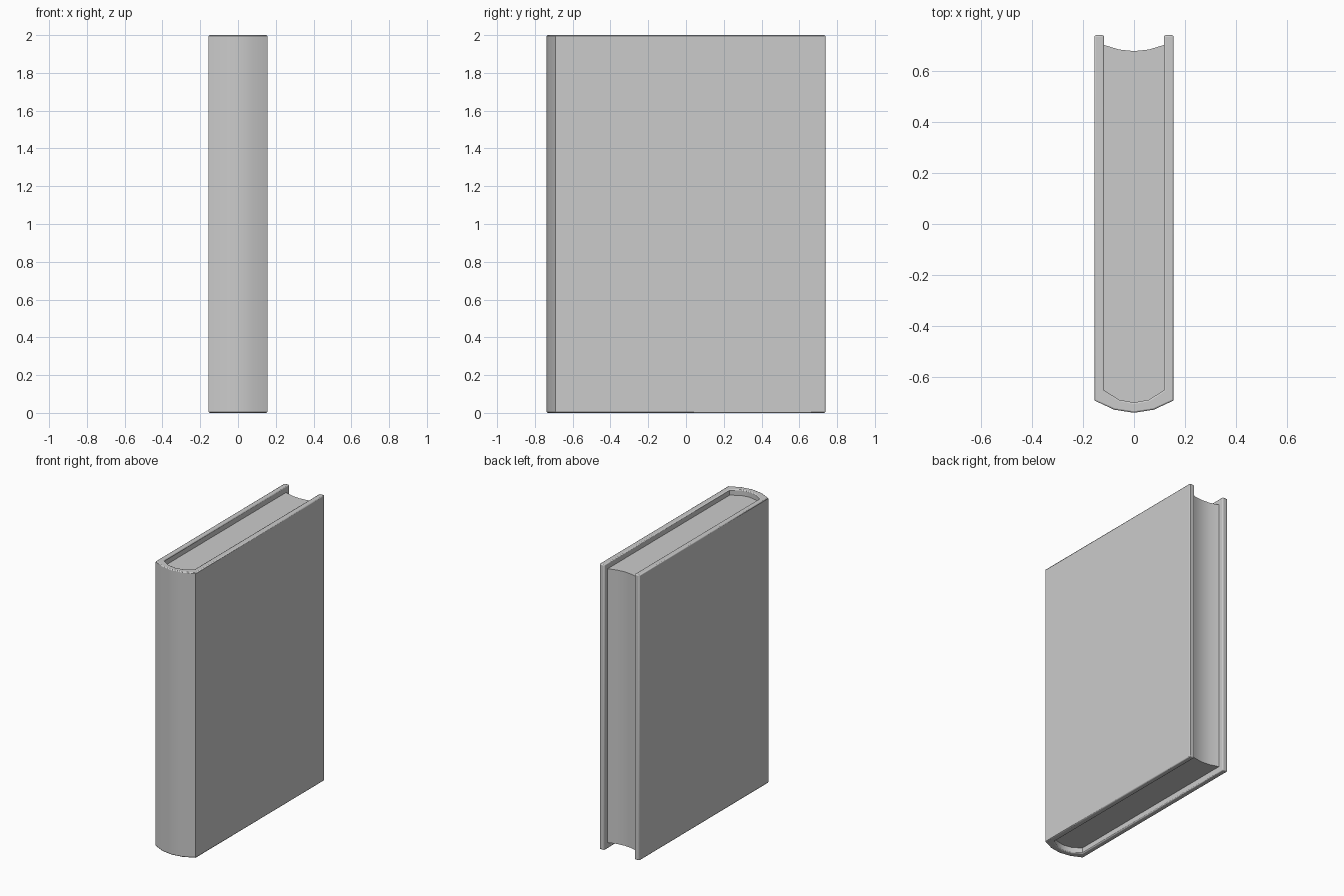
import bpy, bmesh
from math import radians

if "Cube" in bpy.data.objects:
    bpy.data.objects.remove(bpy.data.objects["Cube"])


def extrude_profile(name, points, z0, z1):
    """Extrude a closed counter-clockwise XY outline from z0 to z1."""
    bm = bmesh.new()
    face = bm.faces.new([bm.verts.new((x, y, z0)) for x, y in points])
    res = bmesh.ops.extrude_face_region(bm, geom=[face])
    top = [v for v in res["geom"] if isinstance(v, bmesh.types.BMVert)]
    bmesh.ops.translate(bm, verts=top, vec=(0, 0, z1 - z0))
    bmesh.ops.recalc_face_normals(bm, faces=bm.faces)
    mesh = bpy.data.meshes.new(name)
    bm.to_mesh(mesh)
    bm.free()
    obj = bpy.data.objects.new(name, mesh)
    bpy.context.collection.objects.link(obj)
    return obj


def smooth(obj):
    bpy.ops.object.select_all(action='DESELECT')
    obj.select_set(True)
    bpy.context.view_layer.objects.active = obj
    bpy.ops.object.shade_smooth_by_angle(angle=radians(30))


def arc(half, y_edge, y_quarter, y_mid):
    """Five-point curve from -half to +half in x."""
    return [(-half, y_edge), (-half * 0.5, y_quarter), (0, y_mid),
            (half * 0.5, y_quarter), (half, y_edge)]


# Cover: two boards joined by a rounded spine
outer = arc(0.155, -0.69, -0.726, -0.738)
inner = arc(0.117, -0.65, -0.687, -0.698)
back = 0.738
profile = outer + [(0.155, back), (0.117, back)] + inner[::-1] + [(-0.117, back), (-0.155, back)]
cover = extrude_profile("cover", profile, 0, 2)
bevel = cover.modifiers.new("soft_edges", 'BEVEL')
bevel.width = 0.006
bevel.segments = 2
bevel.limit_method = 'ANGLE'
bevel.angle_limit = radians(75)
smooth(cover)

# Page block: rounded at the spine, hollow at the fore edge
fore_edge = arc(0.117, 0.70, 0.682, 0.676)
pages = extrude_profile("pages", inner + fore_edge[::-1], 0.04, 1.96)
smooth(pages)
